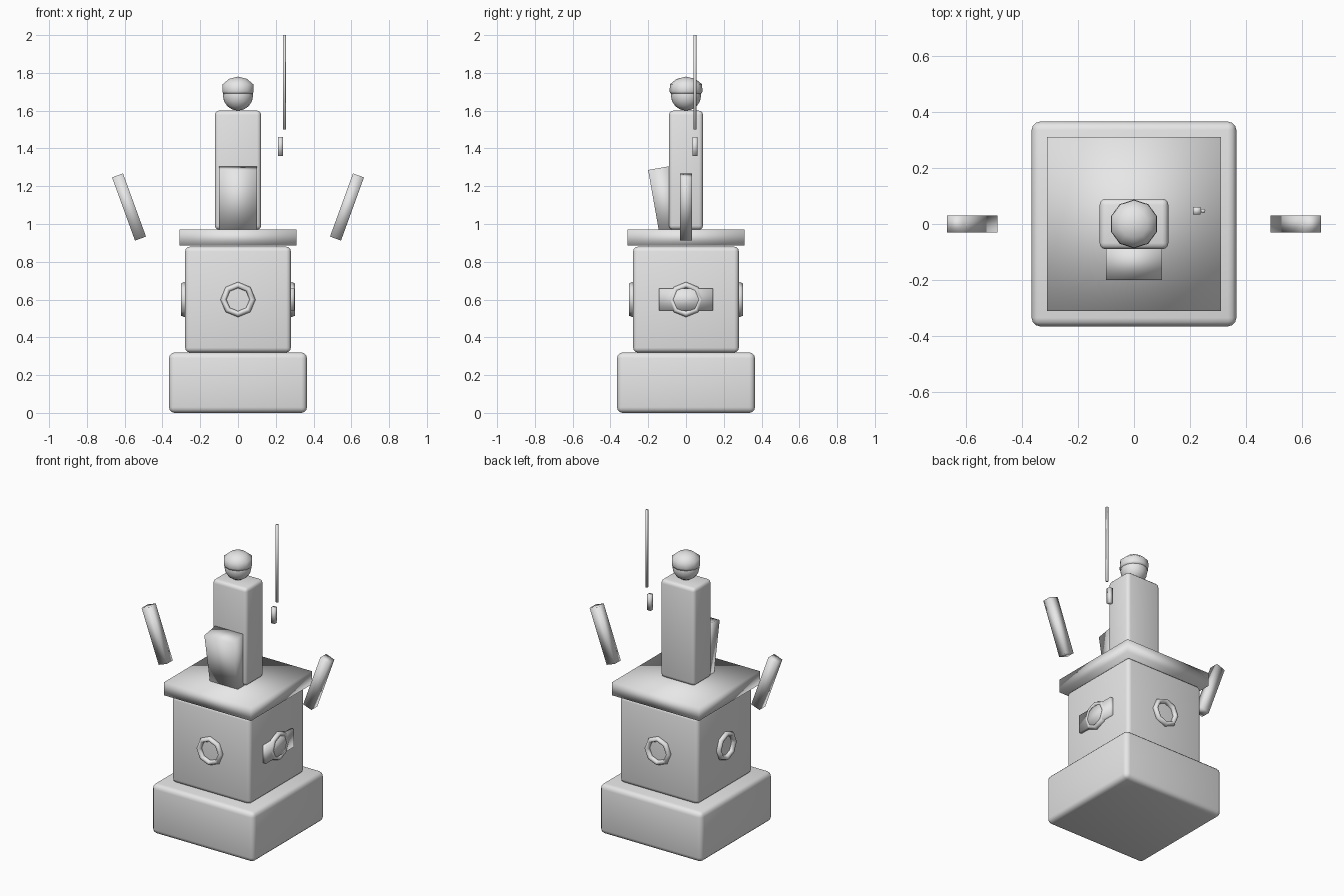
import bpy, bmesh, math
from mathutils import Matrix

if "Cube" in bpy.data.objects:
    bpy.data.objects.remove(bpy.data.objects["Cube"], do_unlink=True)

stone = bpy.data.materials.new("pale_grey")
stone.use_nodes = True
GREY = (0.8, 0.8, 0.8, 1)
stone.diffuse_color = GREY
stone.node_tree.nodes["Principled BSDF"].inputs["Base Color"].default_value = GREY


def finish(name, bm, loc=(0, 0, 0), rot=(0, 0, 0)):
    bmesh.ops.recalc_face_normals(bm, faces=bm.faces)
    mesh = bpy.data.meshes.new(name)
    for f in bm.faces:
        f.smooth = True
    bm.to_mesh(mesh)
    bm.free()
    mesh.materials.append(stone)
    ob = bpy.data.objects.new(name, mesh)
    ob.location, ob.rotation_euler = loc, rot
    bpy.context.collection.objects.link(ob)
    return ob


def box(name, size, loc, rot=(0, 0, 0), bevel=0):
    bm = bmesh.new()
    bmesh.ops.create_cube(bm, size=1, matrix=Matrix.Diagonal((*size, 1)))
    ob = finish(name, bm, loc, rot)
    if bevel:
        mod = ob.modifiers.new("rounded_edges", "BEVEL")
        mod.width, mod.segments = bevel, 3
    return ob


def lathe(name, profile, sides, loc, rot=(0, 0, 0), start=0, closed=False):
    """Spin (radius, height) points around the local z axis."""
    bm = bmesh.new()
    rings = []
    for r, z in profile:
        if r == 0:
            rings.append([bm.verts.new((0, 0, z))] * sides)
        else:
            angles = [start + math.tau * i / sides for i in range(sides)]
            rings.append([bm.verts.new((r * math.cos(a), r * math.sin(a), z)) for a in angles])
    pairs = list(zip(rings, rings[1:]))
    if closed:
        pairs.append((rings[-1], rings[0]))
    for lo, hi in pairs:
        for i in range(sides):
            j = (i + 1) % sides
            bm.faces.new(list(dict.fromkeys((lo[i], lo[j], hi[j], hi[i]))))
    return finish(name, bm, loc, rot)


# Plinth, pedestal and cap slab
box("plinth", (0.73, 0.73, 0.32), (0, 0, 0.16), bevel=0.03)
box("pedestal", (0.56, 0.56, 0.56), (0, 0, 0.6), bevel=0.025)
box("cap_slab", (0.62, 0.62, 0.085), (0, 0, 0.9275))

# Octagonal ring on each side of the pedestal
ring = [(0.077 + 0.016 * math.cos(a), 0.02 * math.sin(a))
        for a in (math.tau * i / 6 for i in range(6))]
for k, side in enumerate(("front", "left", "back", "right")):
    a = -math.pi / 2 + k * math.pi / 2
    lathe(side + "_ring", ring, 8, (0.285 * math.cos(a), 0.285 * math.sin(a), 0.6),
          (0, math.pi / 2, a), closed=True)

# Plaque on one side
box("plaque", (0.04, 0.285, 0.115), (0.28, 0, 0.6))

# Standing figure with head and cap
box("torso", (0.245, 0.18, 0.63), (0, 0, 1.285), bevel=0.022)
head = [(0.08 * math.sin(math.pi * i / 8), -0.08 * math.cos(math.pi * i / 8)) for i in range(9)]
head[0], head[-1] = (0, -0.08), (0, 0.08)
lathe("head", head, 16, (0, 0, 1.68))
lathe("hat", [(0, 0), (0.082, 0), (0.087, 0.012), (0.085, 0.05), (0.05, 0.078), (0, 0.09)],
      10, (0, 0, 1.69), start=math.pi / 2)

# Leaning shield in front
box("shield", (0.2, 0.12, 0.35), (0, -0.111, 1.124), (math.radians(10), 0, 0))

# Free-standing side arms
for name, s in (("left_arm", 1), ("right_arm", -1)):
    box(name, (0.062, 0.061, 0.356), (s * 0.577, 0, 1.09), (0, math.radians(s * 20), 0))

# Sword grip and blade
box("grip", (0.027, 0.027, 0.1), (0.224, 0.047, 1.41))
lathe("blade", [(0, -0.25), (0.0085, -0.25), (0.0085, 0.25), (0, 0.25)], 6, (0.246, 0.047, 1.75))
